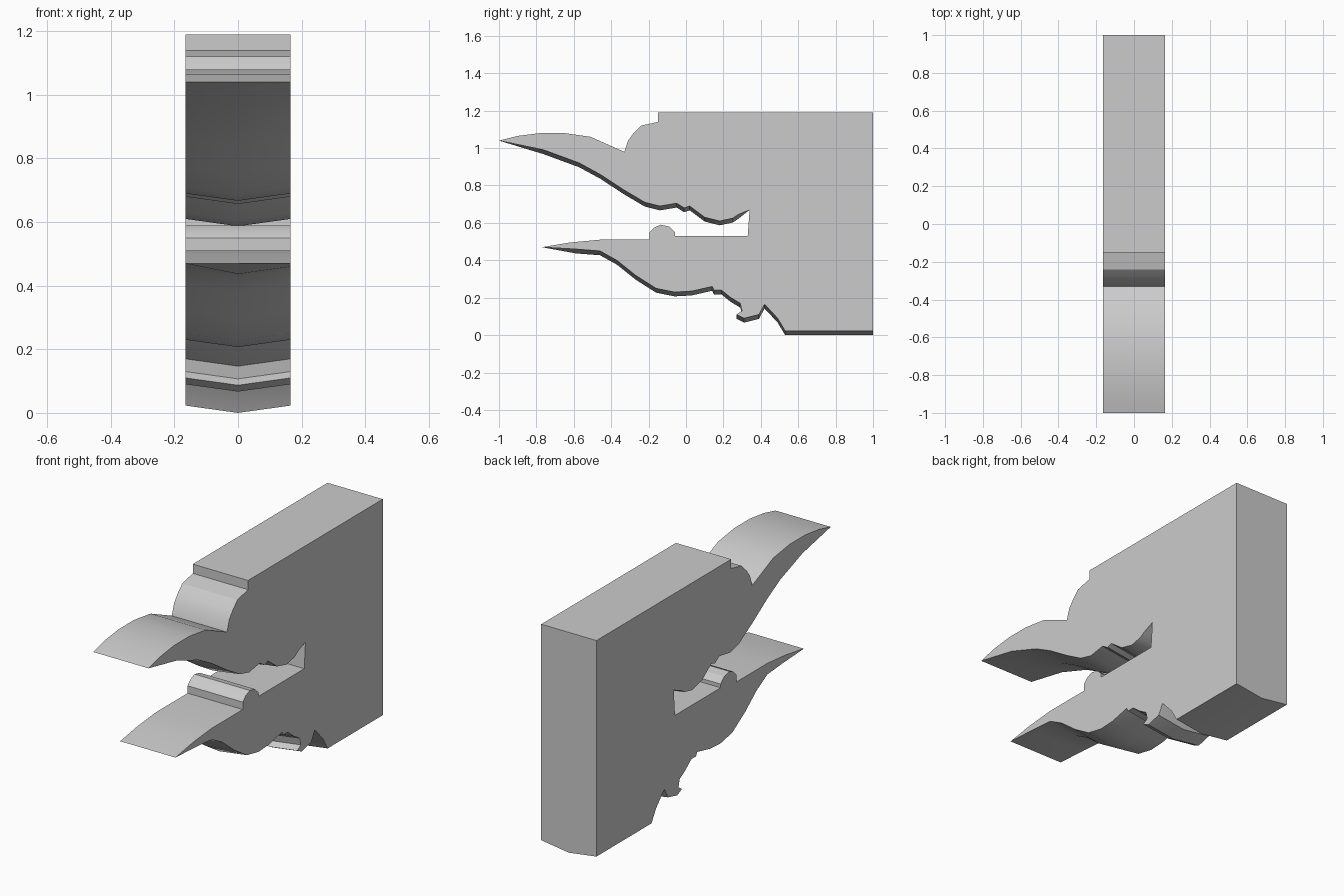
import bpy
import bmesh
import math

# Remove the default cube only
default_cube = bpy.data.objects.get("Cube")
if default_cube:
    bpy.data.objects.remove(default_cube, do_unlink=True)

HALF_WIDTH = 0.165
RIDGE_DROP = 0.023

# Side outline as (y, z), split into runs that follow each other round the shape
upper_crest = [
    (-1, 1.04), (-.9, 1.065), (-.78, 1.08), (-.65, 1.08), (-.51, 1.06),
    (-.42, 1.02), (-.33, .98), (-.31, 1.04), (-.28, 1.08), (-.24, 1.12),
    (-.15, 1.14), (-.15, 1.19), (1, 1.19),
]
lower_underside = [
    (1, .023), (.53, .023), (.49, .09), (.42, .165), (.39, .11), (.31, .09),
    (.27, .11), (.3, .13), (.29, .17), (.24, .2), (.19, .24), (.15, .24),
    (.14, .26), (.03, .235), (-.06, .23), (-.16, .25), (-.27, .32),
    (-.37, .4), (-.46, .45), (-.59, .46),
]
mouth_floor = [
    (-.77, .47), (-.62, .495), (-.46, .51), (-.195, .51), (-.195, .55),
    (-.17, .575), (-.135, .59), (-.09, .58), (-.06, .55), (-.06, .53),
    (.33, .53), (.34, .67),
]
mouth_roof = [
    (.28, .645), (.25, .625), (.18, .61), (.1, .63), (.02, .69),
    (-.01, .68), (-.05, .705), (-.14, .69), (-.22, .71), (-.33, .775),
    (-.46, .86), (-.57, .92), (-.76, .99),
]


def build_bracket(name, runs, half_width):
    """Join outline runs into a slab; each run sets how far its midline drops."""
    bm = bmesh.new()
    left, middle, right = [], [], []
    for points, drop in runs:
        for y, z in points:
            left.append(bm.verts.new((half_width, y, z)))
            middle.append(bm.verts.new((0, y, z - drop)))
            right.append(bm.verts.new((-half_width, y, z)))

    # Flat cheeks
    bm.faces.new(left)
    bm.faces.new(list(reversed(right)))

    # Rim strips on either side of the midline
    count = len(left)
    for i in range(count):
        j = (i + 1) % count
        for a, b in ((left, middle), (middle, right)):
            bm.faces.new((a[i], b[i], b[j], a[j]))

    bmesh.ops.recalc_face_normals(bm, faces=bm.faces[:])
    mesh = bpy.data.meshes.new(name)
    bm.to_mesh(mesh)
    bm.free()
    obj = bpy.data.objects.new(name, mesh)
    bpy.context.collection.objects.link(obj)
    return obj


def flat_material(name, colour):
    material = bpy.data.materials.new(name)
    material.use_nodes = True
    material.diffuse_color = colour
    shader = material.node_tree.nodes["Principled BSDF"]
    shader.inputs["Base Color"].default_value = colour
    return material


# Open-jawed bracket with a shallow keel under both jaws
bracket = build_bracket(
    "jaw_bracket",
    [
        (upper_crest, 0),
        (lower_underside, RIDGE_DROP),
        (mouth_floor, 0),
        (mouth_roof, RIDGE_DROP),
    ],
    HALF_WIDTH,
)
bracket.data.materials.append(flat_material("light_grey", (.6, .6, .6, 1)))

# Smooth the curved runs and keep the corners crisp
bpy.ops.object.select_all(action="DESELECT")
bracket.select_set(True)
bpy.context.view_layer.objects.active = bracket
bpy.ops.object.shade_smooth_by_angle(angle=math.radians(30))
